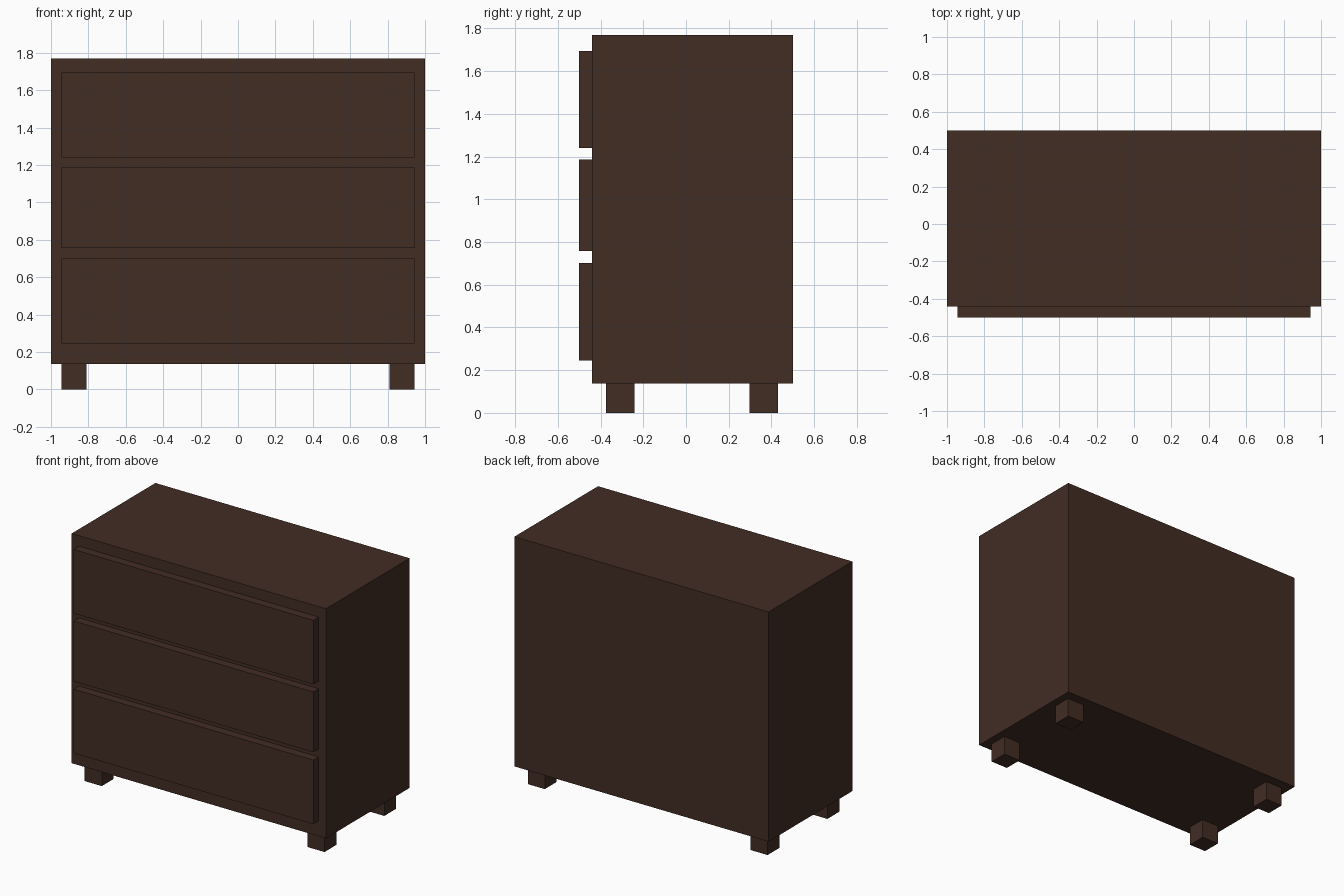
import bpy
import bmesh
from mathutils import Vector

if "Cube" in bpy.data.objects:
    bpy.data.objects.remove(bpy.data.objects["Cube"])

wood = bpy.data.materials.new("dark brown wood")
wood.diffuse_color = (0.054, 0.026, 0.0175, 1.0)
wood.use_nodes = True
wood.node_tree.nodes["Principled BSDF"].inputs["Base Color"].default_value = wood.diffuse_color


def box(name, lo, hi):
    """Axis-aligned box between two corners."""
    lo, hi = Vector(lo), Vector(hi)
    bm = bmesh.new()
    bmesh.ops.create_cube(bm, size=1)
    bmesh.ops.scale(bm, vec=hi - lo, verts=bm.verts)
    bmesh.ops.translate(bm, vec=(lo + hi) / 2, verts=bm.verts)
    mesh = bpy.data.meshes.new(name)
    bm.to_mesh(mesh)
    bm.free()
    mesh.materials.append(wood)
    obj = bpy.data.objects.new(name, mesh)
    bpy.context.collection.objects.link(obj)
    return obj


FRONT = -0.44      # front plane of the cabinet
BASE = 0.137       # underside of the cabinet
EDGE = 0.943       # half width of drawers and outer side of feet
FOOT = 0.134       # foot width

# Cabinet body
box("cabinet_body", (-1, FRONT, BASE), (1, 0.5, 1.77))

# Three drawer fronts, bottom to top
drawers = {"bottom": (0.246, 0.701), "middle": (0.757, 1.186), "top": (1.24, 1.695)}
for label, (z0, z1) in drawers.items():
    box(label + "_drawer_front", (-EDGE, -0.5, z0), (EDGE, FRONT, z1))

# Four square feet, mirrored left to right
for row, y in (("front", -0.375), ("back", 0.297)):
    for side, x in (("left", -EDGE), ("right", EDGE - FOOT)):
        box(f"{row}_{side}_foot", (x, y, 0), (x + FOOT, y + FOOT, BASE))
